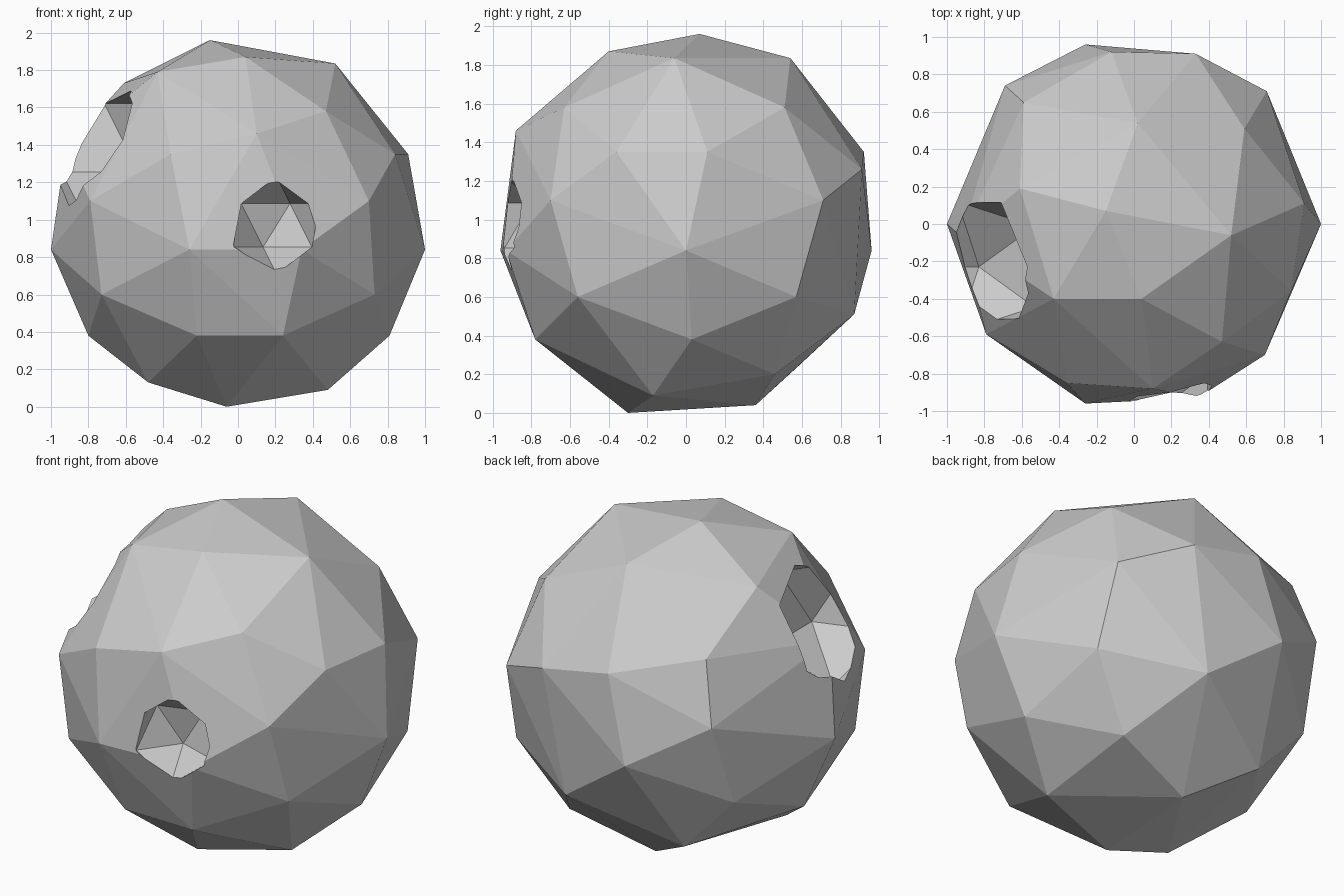
import bpy, bmesh
from mathutils import Vector

if "Cube" in bpy.data.objects:
    bpy.data.objects.remove(bpy.data.objects["Cube"])

CENTRE = Vector((0, 0, 0.97))

# Boulder corners grouped by height: z -> (x, y) points around that level
LEVELS = {
    1.96: [(-.15, .07)],
    1.87: [(.04, -.40)],
    1.835: [(.52, -.06), (.02, .54)],
    1.79: [(-.43, -.40)],
    1.73: [(-.61, .19)],
    1.58: [(.47, -.63), (.59, .51)],
    1.46: [(.10, -.88), (-.59, .65)],
    1.39: [(-.92, -.07)],
    1.35: [(.91, .11), (.84, -.36), (-.36, -.85), (-.12, .92)],
    1.26: [(.33, .91)],
    1.10: [(.71, .71), (.70, -.70), (-.79, -.59), (-.69, .74)],
    0.84: [(1, 0), (-1, 0), (-.26, -.96), (-.26, .96), (.34, -.93)],
    0.60: [(.73, -.56), (.74, .57), (-.73, -.58), (-.73, .58)],
    0.51: [(.20, .87)],
    0.38: [(.81, .03), (.24, -.78), (-.22, -.77), (-.80, .01)],
    0.25: [(-.40, .59)],
    0.20: [(.46, .46)],
    0.13: [(-.48, -.28)],
    0.09: [(.48, -.17)],
    0.04: [(-.05, .36)],
    0.00: [(-.06, -.30)],
}


def make_boulder():
    bm = bmesh.new()
    for z, ring in LEVELS.items():
        for x, y in ring:
            bm.verts.new((x, y, z))
    bmesh.ops.convex_hull(bm, input=bm.verts[:])
    loose = [v for v in bm.verts if not v.link_faces]
    bmesh.ops.delete(bm, geom=loose, context='VERTS')
    bmesh.ops.recalc_face_normals(bm, faces=bm.faces[:])
    mesh = bpy.data.meshes.new("boulder")
    bm.to_mesh(mesh)
    bm.free()
    ob = bpy.data.objects.new("boulder", mesh)
    bpy.context.collection.objects.link(ob)
    return ob


def cut_crater(body, direction, distance, radius):
    # Faceted bowl scooped out with a low-poly ball
    loc = CENTRE + Vector(direction).normalized() * distance
    bpy.ops.mesh.primitive_ico_sphere_add(subdivisions=1, radius=radius, location=loc)
    cutter = bpy.context.object
    cutter.name = "crater_cutter"
    cutter.hide_render = True
    mod = body.modifiers.new("crater", 'BOOLEAN')
    mod.operation = 'DIFFERENCE'
    mod.solver = 'EXACT'
    mod.object = cutter
    bpy.ops.object.select_all(action='DESELECT')
    bpy.context.view_layer.objects.active = body
    body.select_set(True)
    bpy.ops.object.modifier_apply(modifier=mod.name)
    bpy.data.objects.remove(cutter, do_unlink=True)


boulder = make_boulder()
cut_crater(boulder, (.20, -.91, 0), 0.96, 0.26)          # front crater
cut_crater(boulder, (-.76, -.21, .43), 0.98, 0.41)       # upper left crater
